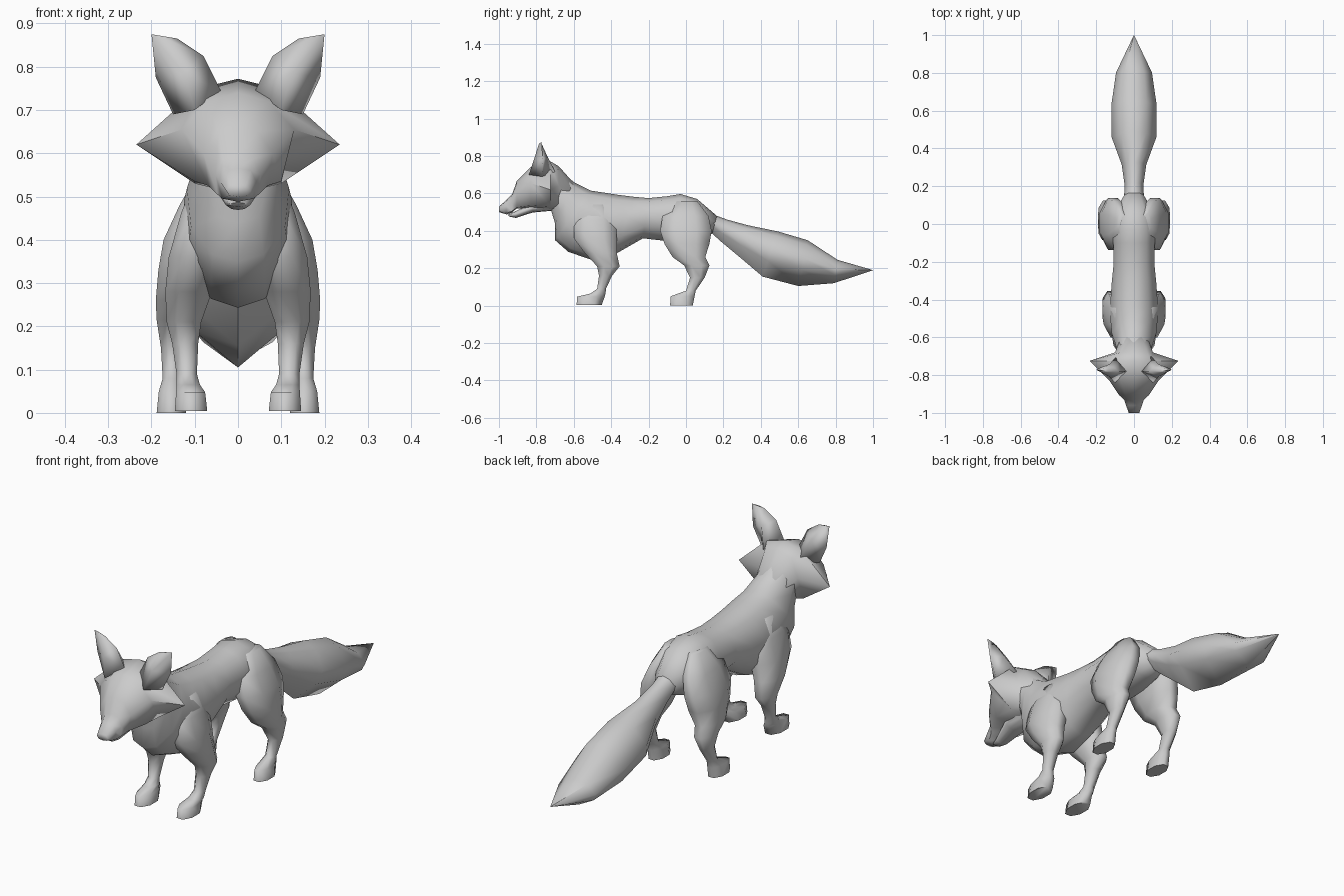
import bpy, bmesh, math
from mathutils import Vector

fur = bpy.data.materials.new("grey_fur")
fur.diffuse_color = (0.6, 0.6, 0.6, 1)


def loft(name, rings, mirror=False, angle=75):
    """Skin a list of equally long rings, cap both ends, shade smooth."""
    bm = bmesh.new()
    loops = [[bm.verts.new(p) for p in r] for r in rings]
    n = len(loops[0])
    for a, b in zip(loops, loops[1:]):
        for i in range(n):
            j = (i + 1) % n
            bm.faces.new((a[i], a[j], b[j], b[i]))
    bm.faces.new(loops[0])
    bm.faces.new(loops[-1])
    if mirror:
        geom = bm.verts[:] + bm.edges[:] + bm.faces[:]
        dup = bmesh.ops.duplicate(bm, geom=geom)["geom"]
        for v in dup:
            if isinstance(v, bmesh.types.BMVert):
                v.co.x = -v.co.x
    bmesh.ops.remove_doubles(bm, verts=bm.verts[:], dist=0.0005)
    bmesh.ops.recalc_face_normals(bm, faces=bm.faces[:])
    me = bpy.data.meshes.new(name)
    bm.to_mesh(me)
    bm.free()
    me.materials.append(fur)
    for p in me.polygons:
        p.use_smooth = True
    me.set_sharp_from_angle(angle=math.radians(angle))
    ob = bpy.data.objects.new(name, me)
    bpy.context.collection.objects.link(ob)
    return ob


def whole(half):
    """Close a half ring (top centre to bottom centre) by mirroring it."""
    return half + [(-x, y, z) for x, y, z in half[-2:0:-1]]


def trunk_ring(section, yt, zt, yb, zb, w):
    """Ring between a top and a bottom point with half width w."""
    return whole([(w * s, yt + (yb - yt) * t, zt + (zb - zt) * t) for s, t in section])


def leg_ring(z, y0, y1, x0, x1):
    """Horizontal eight sided ring inside a box."""
    cx, cy, k = (x0 + x1) / 2, (y0 + y1) / 2, math.cos(math.pi / 8)
    pts = []
    for i in range(8):
        a = math.pi / 8 + i * math.pi / 4
        pts.append((cx + (x1 - x0) / 2 * math.cos(a) / k,
                    cy + (y1 - y0) / 2 * math.sin(a) / k, z))
    return pts


# Body: neck, deep chest, tucked belly and rump
ROUND = [(0, 0), (.6, .08), (1, .36), (.92, .7), (.5, .94), (0, 1)]
loft("body", [trunk_ring(ROUND, *r) for r in [
    (-.70, .755, -.72, .505, .085),
    (-.60, .660, -.70, .440, .098),
    (-.51, .615, -.70, .350, .118),
    (-.43, .603, -.63, .288, .125),
    (-.36, .592, -.50, .243, .125),
    (-.28, .582, -.37, .280, .118),
    (-.20, .575, -.23, .360, .108),
    (-.10, .585, -.10, .345, .110),
    (-.03, .597, .00, .350, .112),
    (.06, .570, .09, .365, .100),
    (.165, .480, .14, .385, .050)]])

# Bushy tail with a keel below
KEEL = [(0, 0), (.55, .1), (1, .4), (.85, .65), (0, 1)]
loft("tail", [trunk_ring(KEEL, *r) for r in [
    (.08, .550, .10, .390, .060),
    (.165, .480, .14, .385, .052),
    (.22, .460, .19, .340, .050),
    (.33, .430, .29, .257, .065),
    (.49, .397, .41, .155, .118),
    (.65, .350, .60, .105, .120),
    (.81, .245, .79, .120, .095),
    (1.0, .190, 1.0, .189, .0005)]])

# Head: each ring is y, then x, z pairs from crown to throat
HEAD_X = [
    (-1.0, (0, .53), (.018, .527), (.028, .515), (.02, .503), (0, .50)),
    (-.96, (0, .565), (.03, .56), (.042, .535), (.036, .495), (0, .488)),
    (-.93, (0, .595), (.035, .587), (.052, .55), (.048, .505), (0, .497)),
    (-.905, (0, .665), (.045, .65), (.08, .60), (.068, .525), (0, .52)),
    (-.83, (0, .74), (.07, .72), (.13, .655), (.10, .535), (0, .52)),
    (-.725, (0, .772), (.09, .75), (.235, .62), (.10, .53), (0, .505)),
    (-.68, (0, .745), (.07, .725), (.10, .64), (.08, .54), (0, .505)),
    (-.60, (0, .655), (.04, .645), (.07, .60), (.06, .54), (0, .50))]
loft("head", [whole([(x, y, z) for x, z in pts]) for y, *pts in HEAD_X])

# Open lower jaw
loft("lower_jaw", [trunk_ring(ROUND, *r) for r in [
    (-.955, .486, -.945, .476, .018),
    (-.91, .505, -.91, .469, .030),
    (-.82, .550, -.82, .498, .055),
    (-.70, .560, -.71, .508, .065)]])

# Ears: inner, front, outer and back corner, from base to tip edge
loft("ears", [
    [(.04, -.78, .745), (.10, -.84, .70), (.15, -.77, .69), (.09, -.70, .715)],
    [(.08, -.78, .825), (.125, -.812, .785), (.19, -.765, .775), (.13, -.742, .80)],
    [(.14, -.78, .865), (.17, -.786, .866), (.20, -.772, .875), (.17, -.774, .870)]],
    mirror=True, angle=100)

# Front legs: shoulder, elbow, shin and paw
loft("front_legs", [leg_ring(*r) for r in [
    (.54, -.52, -.43, .05, .100),
    (.46, -.60, -.375, .04, .132),
    (.36, -.60, -.37, .04, .160),
    (.28, -.54, -.37, .06, .168),
    (.21, -.475, -.355, .085, .165),
    (.16, -.465, -.395, .092, .152),
    (.09, -.475, -.428, .095, .142),
    (.065, -.51, -.43, .088, .142),
    (.048, -.582, -.435, .076, .143),
    (.004, -.585, -.45, .071, .146)]], mirror=True)

# Hind legs: thigh, hock, shin and paw
loft("hind_legs", [leg_ring(*r) for r in [
    (.56, -.05, .06, .04, .090),
    (.48, -.125, .12, .04, .135),
    (.40, -.138, .137, .05, .172),
    (.33, -.115, .125, .065, .184),
    (.26, -.072, .103, .088, .190),
    (.215, -.01, .125, .105, .188),
    (.15, .022, .10, .125, .178),
    (.08, .0, .052, .130, .174),
    (.05, -.082, .046, .125, .183),
    (.0, -.085, .036, .120, .188)]], mirror=True)
